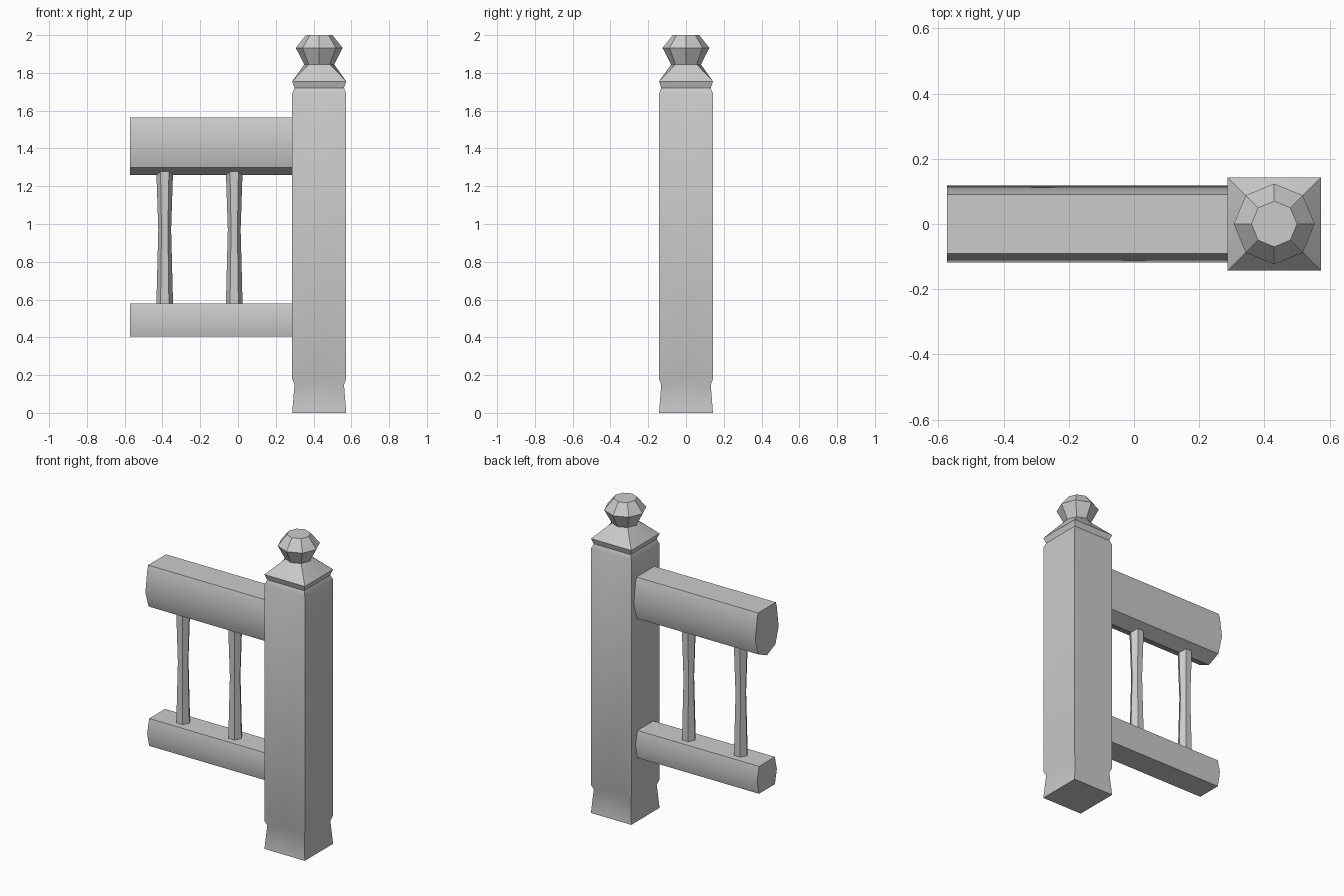
import bpy, bmesh
from math import cos, sin, tan, pi, radians

if "Cube" in bpy.data.objects:
    bpy.data.objects.remove(bpy.data.objects["Cube"])


def make_object(name, rings):
    """Skin a list of equal-length vertex rings and cap both ends."""
    bm = bmesh.new()
    loops = [[bm.verts.new(p) for p in ring] for ring in rings]
    n = len(loops[0])
    for a, b in zip(loops, loops[1:]):
        for i in range(n):
            j = (i + 1) % n
            bm.faces.new((a[i], a[j], b[j], b[i]))
    bm.faces.new(loops[0][::-1])
    bm.faces.new(loops[-1])
    bmesh.ops.recalc_face_normals(bm, faces=bm.faces)
    mesh = bpy.data.meshes.new(name)
    bm.to_mesh(mesh)
    bm.free()
    ob = bpy.data.objects.new(name, mesh)
    bpy.context.collection.objects.link(ob)
    bpy.ops.object.select_all(action='DESELECT')
    ob.select_set(True)
    bpy.context.view_layer.objects.active = ob
    bpy.ops.object.shade_smooth_by_angle(angle=radians(30))
    return ob


def round_ring(x, r, z, sides):
    return [(x + r * cos(2 * pi * i / sides), r * sin(2 * pi * i / sides), z)
            for i in range(sides)]


def square_ring(x, h, z):
    s = [(1, 0), (1, 1), (0, 1), (-1, 1), (-1, 0), (-1, -1), (0, -1), (1, -1)]
    return [(x + h * a, h * b, z) for a, b in s]


def rail(name, half_profile):
    """Extrude a mirrored (y, z) outline along x into the post."""
    outline = half_profile + [(-y, z) for y, z in reversed(half_profile) if y > 0]
    return make_object(name, [[(x, y, z) for y, z in outline] for x in (-0.573, 0.295)])


POST_X = 0.43

# Square post with notched foot and neck, lofted to an octagonal top
post = [(0.143, 0), (0.131, 0.15), (0.143, 0.18),
        (0.143, 1.69), (0.131, 1.72), (0.143, 1.755)]
make_object("post", [square_ring(POST_X, h, z) for h, z in post]
            + [round_ring(POST_X, 0.079, 1.845, 8)])

# Faceted finial
make_object("finial", [round_ring(POST_X, r, z, 8)
                       for r, z in [(0.079, 1.845), (0.124, 1.932), (0.07, 2.0)]])

# Handrail with a shallow V underside, and flat bottom rail
rail("handrail", [(0, 1.26), (0.085, 1.298), (0.118, 1.40), (0.1, 1.53), (0.09, 1.565)])
rail("bottom_rail", [(0.08, 0.405), (0.1, 0.492), (0.08, 0.58)])

# Waisted hexagonal balusters
for i, x in enumerate((-0.388, -0.02)):
    make_object(f"baluster_{i + 1}", [round_ring(x, r, z, 6) for r, z in
                [(0.044, 0.56), (0.043, 0.62), (0.034, 0.97), (0.043, 1.24), (0.043, 1.29)]])
